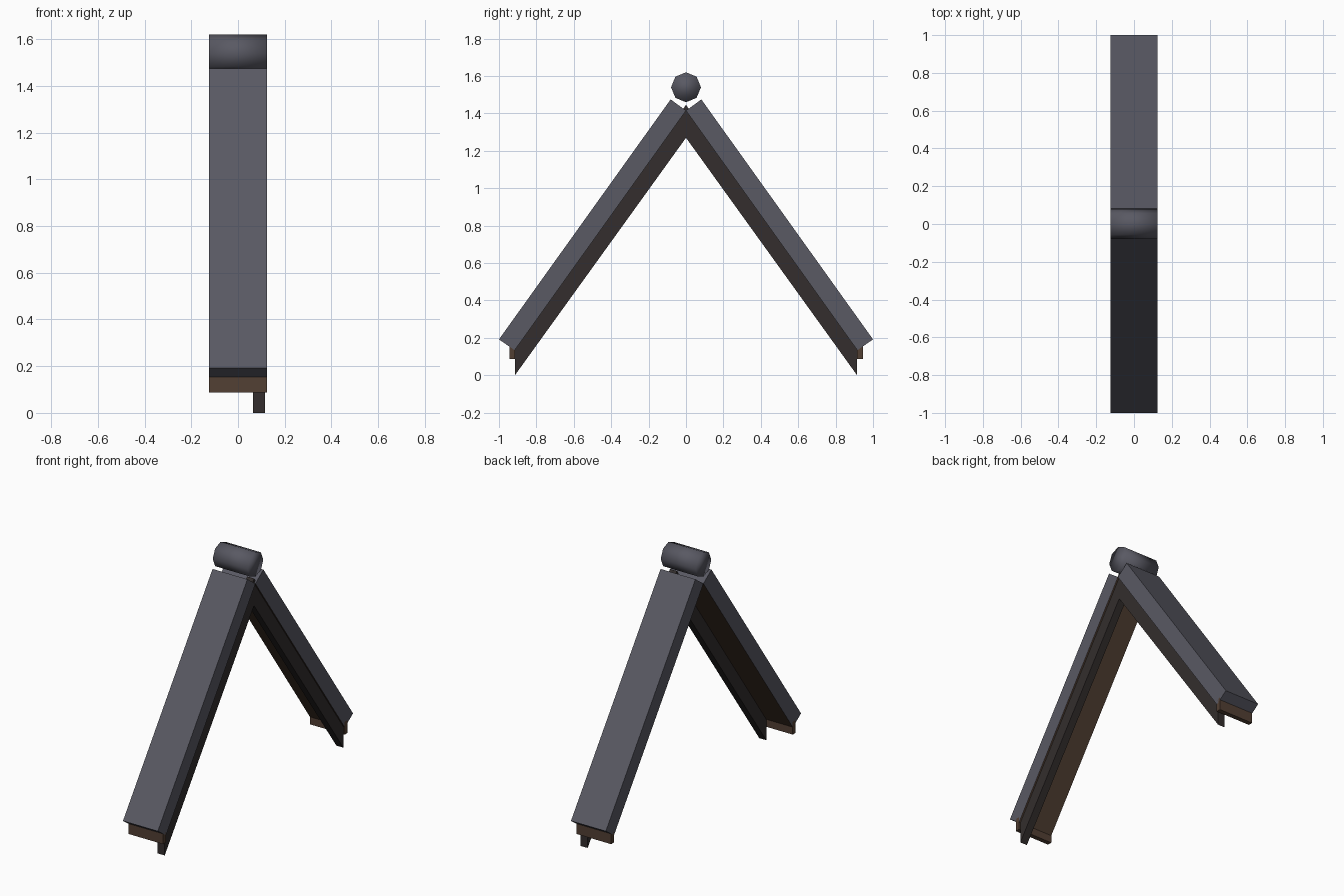
import bpy, bmesh, math
from mathutils import Vector

if "Cube" in bpy.data.objects:
    bpy.data.objects.remove(bpy.data.objects["Cube"])


def material(name, rgb):
    m = bpy.data.materials.new(name)
    m.diffuse_color = (*rgb, 1)
    m.use_nodes = True
    m.node_tree.nodes["Principled BSDF"].inputs["Base Color"].default_value = m.diffuse_color
    return m


SLATE = material("slate", (0.10, 0.10, 0.125))
WOOD = material("brown_wood", (0.085, 0.05, 0.033))
DARK = material("dark_wood", (0.033, 0.027, 0.026))


def prism(name, profile, x0, x1, mats, under=None):
    """Extrude a (y, z) profile along x and mirror it to the other slope.
    'under' is the index of the profile edge that takes the second material."""
    bm = bmesh.new()
    a = [bm.verts.new((x0, y, z)) for y, z in profile]
    b = [bm.verts.new((x1, y, z)) for y, z in profile]
    n = len(profile)
    bm.faces.new(a)
    bm.faces.new(b[::-1])
    for i in range(n):
        j = (i + 1) % n
        f = bm.faces.new((a[i], b[i], b[j], a[j]))
        if i == under:
            f.material_index = 1
    bmesh.ops.recalc_face_normals(bm, faces=bm.faces)
    me = bpy.data.meshes.new(name)
    bm.to_mesh(me)
    bm.free()
    for m in mats:
        me.materials.append(m)
    ob = bpy.data.objects.new(name, me)
    bpy.context.collection.objects.link(ob)
    mod = ob.modifiers.new("mirror", 'MIRROR')
    mod.use_axis = (False, True, False)
    mod.use_mirror_merge = False
    return ob


# Sloping roof slabs, with a wooden underside
prism("roof_slabs", [(-1, 0.192), (-0.082, 1.475), (0, 1.415), (-0.916, 0.134)],
      -0.125, 0.125, [SLATE, WOOD], under=2)

# Rafters, cut plumb at the ridge and the eaves
prism("rafters", [(-0.915, 0), (0, 1.27), (0, 1.446), (-0.915, 0.175)],
      0.065, 0.115, [DARK])

# Eaves boards
prism("eaves_boards", [(-0.945, 0.087), (-0.915, 0.087), (-0.915, 0.17), (-0.945, 0.17)],
      -0.125, 0.125, [WOOD])

# Octagonal ridge roll, smooth shaded
bpy.ops.mesh.primitive_cylinder_add(vertices=8, radius=0.08, depth=0.25,
                                    location=(0, 0, 1.54),
                                    rotation=(0, math.pi / 2, 0))
ridge = bpy.context.object
ridge.name = "ridge_roll"
ridge.data.materials.append(SLATE)
bpy.ops.object.shade_smooth()
